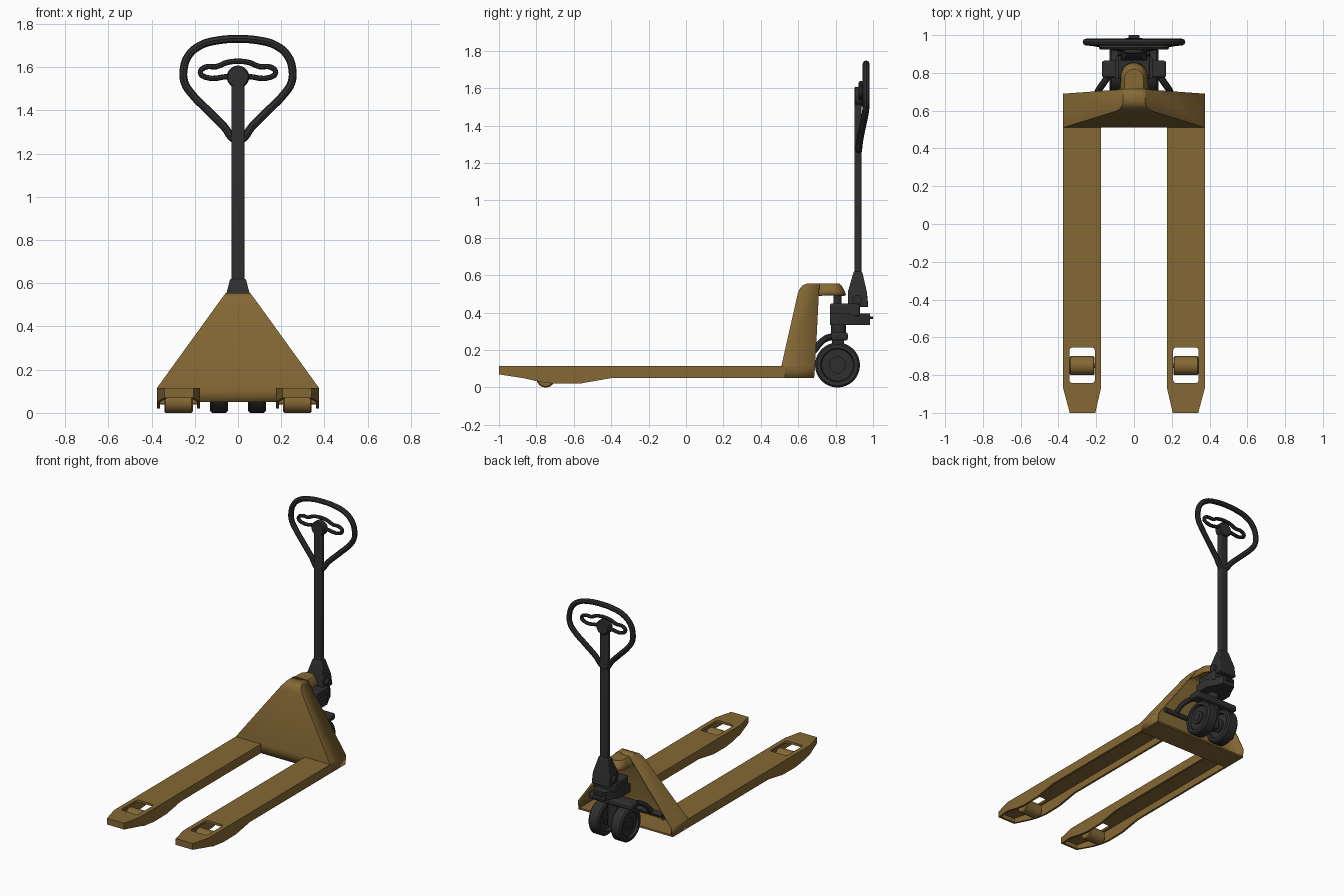
import bpy, bmesh, math
from mathutils import Vector

if "Cube" in bpy.data.objects:
    bpy.data.objects.remove(bpy.data.objects["Cube"])


def material(name, rgb):
    m = bpy.data.materials.new(name)
    m.diffuse_color = (*rgb, 1)
    m.use_nodes = True
    m.node_tree.nodes["Principled BSDF"].inputs["Base Color"].default_value = m.diffuse_color
    return m


BROWN = material("ochre paint", (0.235, 0.14, 0.035))
BLACK = material("black metal", (0.028, 0.028, 0.029))


def finish(ob, mat, angle=35):
    ob.data.materials.clear()
    ob.data.materials.append(mat)
    bpy.ops.object.select_all(action='DESELECT')
    ob.select_set(True)
    bpy.context.view_layer.objects.active = ob
    bpy.ops.object.shade_smooth_by_angle(angle=math.radians(angle))
    return ob


def mesh(name, verts, faces, mat, fix=True):
    me = bpy.data.meshes.new(name)
    me.from_pydata([tuple(v) for v in verts], [], faces)
    if fix:
        bm = bmesh.new()
        bm.from_mesh(me)
        bmesh.ops.recalc_face_normals(bm, faces=bm.faces)
        bm.to_mesh(me)
        bm.free()
    ob = bpy.data.objects.new(name, me)
    bpy.context.collection.objects.link(ob)
    return finish(ob, mat)


def loft(name, rings, mat, closed=True, caps=(True, True), fix=True):
    n = len(rings[0])
    faces = []
    for i in range(len(rings) - 1):
        for j in range(n if closed else n - 1):
            k = (j + 1) % n
            faces.append((i * n + j, i * n + k, (i + 1) * n + k, (i + 1) * n + j))
    if caps[0]:
        faces.append(tuple(range(n))[::-1])
    if caps[1]:
        faces.append(tuple((len(rings) - 1) * n + j for j in range(n)))
    return mesh(name, [p for r in rings for p in r], faces, mat, fix)


def rect(x0, x1, y0, y1, z):
    return [(x0, y0, z), (x1, y0, z), (x1, y1, z), (x0, y1, z)]


def bevel(ob, width, segments=2):
    b = ob.modifiers.new("bevel", 'BEVEL')
    b.width, b.segments = width, segments
    return ob


def box(name, x, y, z, mat, bev=0):
    ob = loft(name, [rect(*x, *y, z[0]), rect(*x, *y, z[1])], mat)
    return bevel(ob, bev) if bev else ob


def lathe(name, profile, centre, axis, mat, n=32):
    """profile of (distance along axis, radius) spun about x, y or z"""
    rings = []
    for d, r in profile:
        ring = []
        for i in range(n):
            a = 2 * math.pi * i / n
            p = [r * math.cos(a), r * math.sin(a)]
            p.insert("xyz".index(axis), d)
            ring.append(Vector(p) + Vector(centre))
        rings.append(ring)
    return loft(name, rings, mat)


def curve_mesh(name, cu, mat):
    tmp = bpy.data.objects.new(name + "_curve", cu)
    bpy.context.collection.objects.link(tmp)
    me = bpy.data.meshes.new_from_object(tmp.evaluated_get(bpy.context.evaluated_depsgraph_get()))
    bpy.data.objects.remove(tmp)
    ob = bpy.data.objects.new(name, me)
    bpy.context.collection.objects.link(ob)
    return finish(ob, mat)


def tube(name, pts, radius, mat, cyclic=False):
    cu = bpy.data.curves.new(name, 'CURVE')
    cu.dimensions, cu.bevel_depth, cu.bevel_resolution = '3D', radius, 2
    cu.use_fill_caps, cu.resolution_u = True, 4
    sp = cu.splines.new('BEZIER')
    sp.bezier_points.add(len(pts) - 1)
    for b, p in zip(sp.bezier_points, pts):
        b.co = p
        b.handle_left_type = b.handle_right_type = 'AUTO'
    sp.use_cyclic_u = cyclic
    return curve_mesh(name, cu, mat)


def plate(name, outlines, z, half, mat):
    """flat plate from closed outlines; inner outlines become holes"""
    cu = bpy.data.curves.new(name, 'CURVE')
    cu.dimensions, cu.fill_mode, cu.extrude = '2D', 'BOTH', half
    for o in outlines:
        sp = cu.splines.new('POLY')
        sp.points.add(len(o) - 1)
        for p, (x, y) in zip(sp.points, o):
            p.co = (x, y, z, 1)
        sp.use_cyclic_u = True
    return curve_mesh(name, cu, mat)


def rounded(x0, x1, y0, y1, r, n=4):
    out = []
    for cx, cy, a0 in ((x1 - r, y1 - r, 0), (x0 + r, y1 - r, 90), (x0 + r, y0 + r, 180), (x1 - r, y0 + r, 270)):
        for i in range(n + 1):
            a = math.radians(a0 + 90 * i / n)
            out.append((cx + r * math.cos(a), cy + r * math.sin(a)))
    return out


# Forks: channel of top plate, two shaped walls and a tip, with a load roller
stations = [(0.53, .05, .175, .375), (-.40, .05, .175, .375), (-.56, .022, .175, .375),
            (-.70, .02, .175, .375), (-.78, .03, .175, .375), (-.87, .05, .175, .375), (-1, .07, .205, .34)]
T = 0.015
for s, side in ((-1, "left"), (1, "right")):
    for part in ("inner", "outer"):
        rings = []
        for y, zb, xi, xo in stations:
            a, b = (xi, xi + T) if part == "inner" else (xo - T, xo)
            rings.append([(s * a, y, zb), (s * b, y, zb), (s * b, y, .115), (s * a, y, .115)])
        loft(f"{side}_fork_{part}_wall", rings, BROWN)
    outer = [(.175, .53), (.175, -.87), (.205, -1), (.34, -1), (.375, -.87), (.375, .53)]
    hole = rounded(.207, .342, -.843, -.653, .018)
    plate(f"{side}_fork_top", [[(s * x, y) for x, y in o] for o in (outer, hole)], .107, .008, BROWN)
    box(f"{side}_fork_tip", sorted((s * .207, s * .338)), (-1, -.985), (.07, .114), BROWN)
    lathe(f"{side}_load_roller", [(-.066, .044), (-.06, .05), (.06, .05), (.066, .044)],
          (s * .275, -.75, .05), 'x', BROWN)
    lathe(f"{side}_roller_axle", [(-.088, .012), (.088, .012)], (s * .275, -.75, .05), 'x', BROWN, 16)

# Body shell: open at the back, leaning front and sloping sides
levels = [(.05, .375, .51, .685), (.115, .375, .51, .69), (.5, .097, .597, .71), (.525, .079, .606, .712),
          (.545, .064, .622, .714), (.555, .057, .645, .715)]
shell = loft("body_shell", [[(-w, yb, z), (-w, yf, z), (w, yf, z), (w, yb, z)] for z, w, yf, yb in levels],
             BROWN, closed=False, caps=(False, True), fix=False)
sol = shell.modifiers.new("thickness", 'SOLIDIFY')
sol.thickness, sol.offset = .012, -1
box("body_floor", (-.372, .372), (.515, .685), (.05, .062), BROWN)


# Hood: rounded nose over the pump
def nose(w, flare, y0, tip, z):
    side = [(w + flare, y0), (w + flare * .35, y0 + .05), (w, y0 + .10)]
    arc = [(w * math.cos(math.pi * i / 14), tip - w + w * math.sin(math.pi * i / 14)) for i in range(15)]
    return [(x, y, z) for x, y in side + arc + [(-x, y) for x, y in side[::-1]]]


hood = loft("body_hood", [nose(.072, .028, .655, .857, .495), nose(.066, .012, .65, .845, .52),
                          nose(.058, .004, .645, .832, .545), nose(.05, .004, .645, .82, .555)],
            BROWN, closed=False, caps=(False, True), fix=False)
sol = hood.modifiers.new("thickness", 'SOLIDIFY')
sol.thickness, sol.offset = .012, -1

# Steering wheels and axle
for s, side in ((-1, "left"), (1, "right")):
    lathe(f"{side}_steer_wheel",
          [(-.033, .03), (-.033, .045), (-.026, .045), (-.026, .085), (-.042, .09), (-.042, .11), (-.032, .12),
           (.032, .12), (.042, .11), (.042, .09), (.026, .085), (.026, .045), (.038, .045), (.038, .028)],
          (s * .088, .81, .12), 'x', BLACK, 40)
    # curved lifting arm
    tube(f"{side}_lift_arm", [(s * .13, .80, .272), (s * .155, .755, .265), (s * .18, .72, .24),
                              (s * .2, .68, .19)], .018, BLACK)
lathe("wheel_axle", [(-.13, .022), (.13, .022)], (0, .81, .12), 'x', BLACK, 20)
lathe("crank_shaft", [(-.29, .018), (.29, .018)], (0, .67, .18), 'x', BLACK, 16)

# Hydraulic pump
box("axle_yoke", (-.035, .035), (.78, .845), (.075, .26), BLACK, .008)
box("lift_bracket", (-.17, .17), (.775, .865), (.25, .295), BLACK, .012)
lathe("pump_neck", [(0, .04), (.06, .04)], (0, .815, .285), 'z', BLACK, 24)
plate("pump_block", [[(-.1, .77), (.1, .77), (.1, .87), (.065, .94), (.045, .985), (-.045, .985),
                      (-.065, .94), (-.1, .87)]], .365, .03, BLACK)
box("pump_body", (-.085, .085), (.77, .93), (.38, .45), BLACK, .01)
lathe("pump_piston", [(0, .022), (.1, .022)], (0, .81, .44), 'z', BLACK, 20)
box("foot_pedal", (-.03, .03), (.94, 1), (.365, .38), BLACK, .004)

# Handle base, shaft and hub
bevel(loft("handle_base", [rect(-.07, .07, .865, .975, .43), rect(-.065, .065, .865, .967, .51),
                           rect(-.036, .036, .897, .942, .62)], BLACK), .006)
lathe("handle_pivot", [(-.085, .025), (.085, .025)], (0, .915, .47), 'x', BLACK, 20)
box("handle_shaft", (-.031, .031), (.9, .937), (.6, 1.57), BLACK, .008)
lathe("handle_hub", [(0, .046), (.006, .052), (.045, .052), (.052, .045)], (0, .9, 1.555), 'y', BLACK, 28)

# Handle loop and lever
half = [(.012, .922, 1.262), (.065, .93, 1.325), (.14, .945, 1.4), (.215, .96, 1.477), (.247, .963, 1.528),
        (.252, .963, 1.585), (.23, .963, 1.652), (.175, .963, 1.70), (.09, .963, 1.724)]
loop = half + [(0, .963, 1.73)] + [(-x, y, z) for x, y, z in half[::-1]]
tube("handle_loop", loop, .0185, BLACK, True)
half = [(.04, 1.557), (.15, 1.553), (.174, 1.576), (.15, 1.6), (.1, 1.602), (.055, 1.62)]
lever = [(x, .935, z) for x, z in half] + [(0, .935, 1.627)] + [(-x, .935, z) for x, z in half[::-1]]
tube("release_lever", lever, .0125, BLACK, True)
